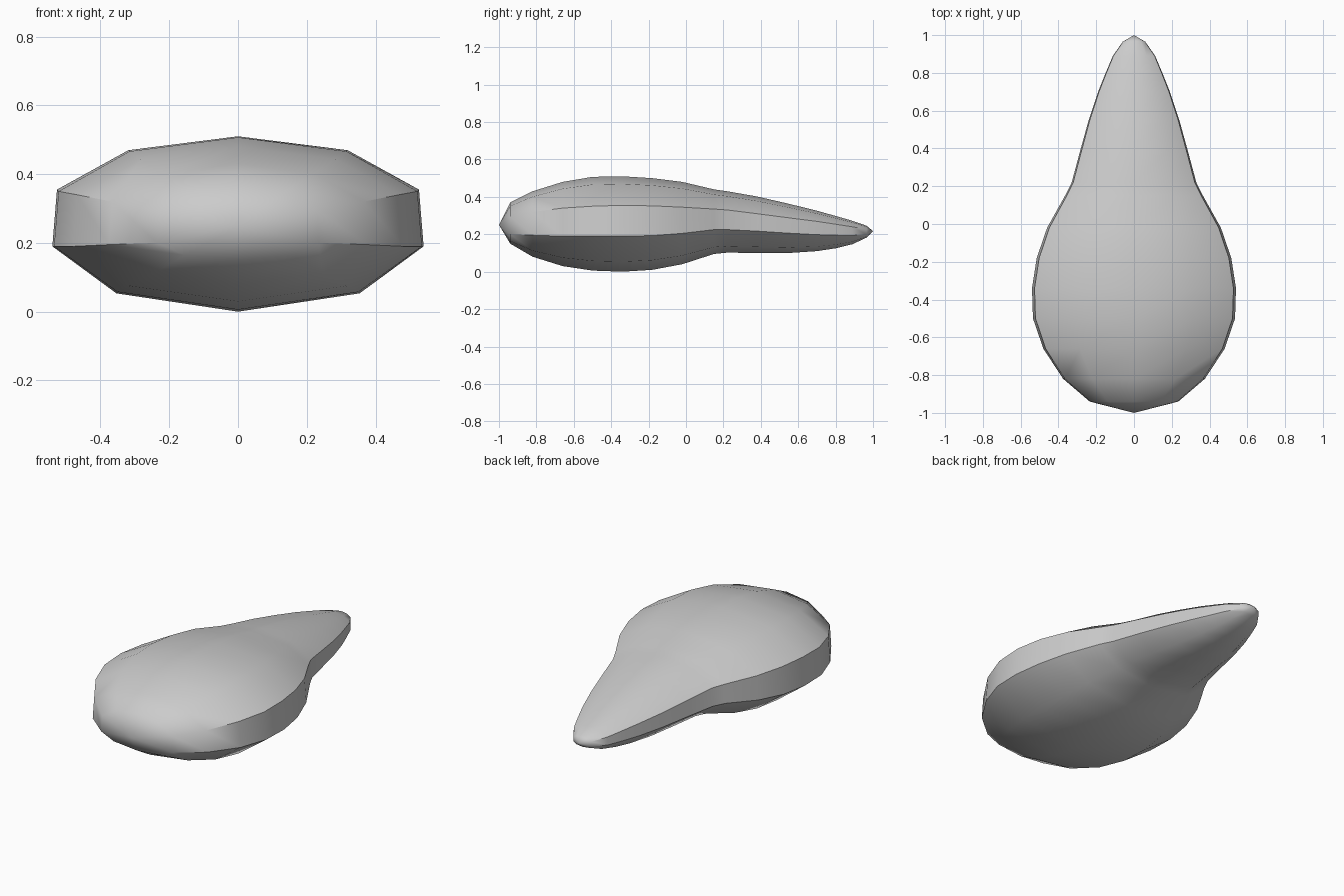
import bpy, bmesh, math

# Stations along the body: y, half width, top z, upper rim z, lower rim z, bottom z
stations = [
    (-0.94, 0.235, 0.37, 0.295, 0.20, 0.15),
    (-0.82, 0.375, 0.43, 0.32, 0.195, 0.08),
    (-0.66, 0.48, 0.48, 0.34, 0.19, 0.03),
    (-0.50, 0.535, 0.507, 0.35, 0.19, 0.006),
    (-0.34, 0.54, 0.51, 0.355, 0.19, 0.0),
    (-0.18, 0.515, 0.50, 0.352, 0.193, 0.01),
    (-0.02, 0.46, 0.48, 0.345, 0.205, 0.04),
    (0.15, 0.365, 0.44, 0.335, 0.225, 0.095),
    (0.22, 0.33, 0.43, 0.33, 0.225, 0.102),
    (0.38, 0.287, 0.402, 0.31, 0.217, 0.10),
    (0.55, 0.24, 0.363, 0.288, 0.206, 0.10),
    (0.70, 0.19, 0.326, 0.269, 0.198, 0.11),
    (0.80, 0.15, 0.298, 0.254, 0.195, 0.125),
    (0.89, 0.112, 0.272, 0.24, 0.194, 0.147),
    (0.965, 0.06, 0.246, 0.227, 0.199, 0.182),
]

def section(y, w, top, up, low, bottom):
    # ten-sided cross-section, right half mirrored to the left
    half = [(0.59 * w, up + 0.74 * (top - up)), (0.975 * w, up),
            (w, low), (0.655 * w, low - 0.72 * (low - bottom))]
    pts = [(0, top)] + half + [(0, bottom)] + [(-x, z) for x, z in reversed(half)]
    return [(x, y, z) for x, z in pts]

bm = bmesh.new()
rings = [[bm.verts.new(p) for p in section(*s)] for s in stations]

# Skin between stations
for a, b in zip(rings, rings[1:]):
    for i in range(10):
        j = (i + 1) % 10
        bm.faces.new((a[i], a[j], b[j], b[i]))

# Pointed nose and tail
for ring, tip in ((rings[0], (0, -1, 0.25)), (rings[-1], (0, 1, 0.217))):
    v = bm.verts.new(tip)
    for i in range(10):
        bm.faces.new((ring[i], ring[(i + 1) % 10], v))

bmesh.ops.recalc_face_normals(bm, faces=bm.faces)
mesh = bpy.data.meshes.new("teardrop_body")
bm.to_mesh(mesh)
bm.free()
body = bpy.data.objects.new("teardrop_body", mesh)
bpy.context.collection.objects.link(body)
bpy.context.view_layer.objects.active = body
body.select_set(True)
bpy.ops.object.shade_smooth_by_angle(angle=math.radians(42))
